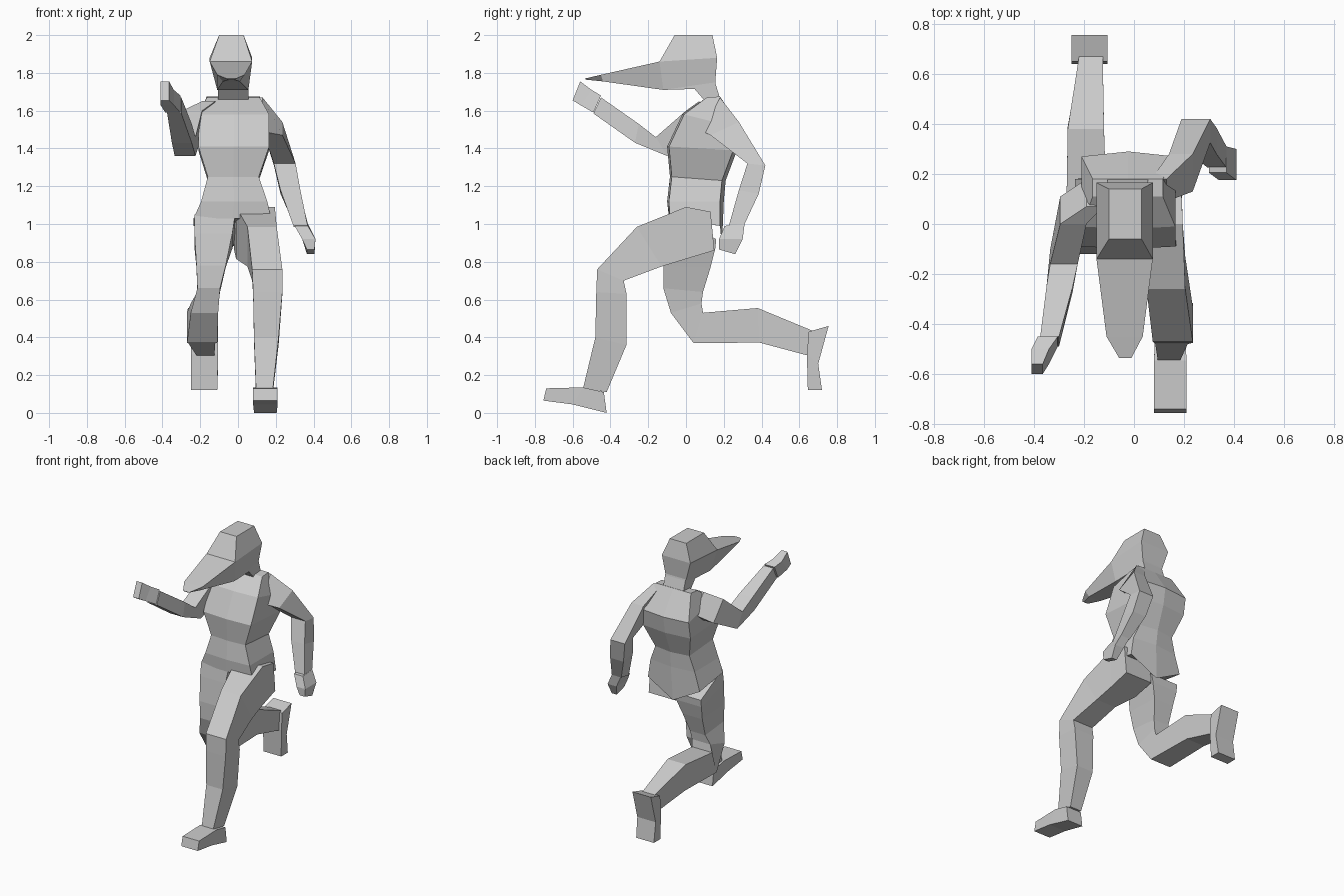
import bpy, bmesh


def loft(name, rings):
    """Skin a list of equal-sized point rings into a closed flat-shaded solid."""
    bm = bmesh.new()
    loops = [[bm.verts.new(p) for p in ring] for ring in rings]
    n = len(loops[0])
    for a, b in zip(loops, loops[1:]):
        for i in range(n):
            j = (i + 1) % n
            bm.faces.new((a[i], a[j], b[j], b[i]))
    bm.faces.new(loops[0])
    bm.faces.new(loops[-1])
    bmesh.ops.recalc_face_normals(bm, faces=bm.faces)
    mesh = bpy.data.meshes.new(name)
    bm.to_mesh(mesh)
    bm.free()
    bpy.context.collection.objects.link(bpy.data.objects.new(name, mesh))


def limb(name, sections):
    """Four-sided tube; a section is x range plus two (y, z) side-view points."""
    loft(name, [[(x0, *a), (x1, *a), (x1, *b), (x0, *b)] for x0, x1, a, b in sections])


def body_ring(x0, x1, yf, yb, zf, zb, bulge=0.02, drop=0.0):
    """Six-sided ring with centre points at front and back."""
    m = (x0 + x1) / 2
    return [(x0, yf, zf), (m, yf - bulge / 2, zf), (x1, yf, zf),
            (x1, yb, zb), (m, yb + bulge, zb - drop), (x0, yb, zb)]


def box_ring(x0, x1, yf, yb, zf, zb):
    return [(x0, yf, zf), (x1, yf, zf), (x1, yb, zb), (x0, yb, zb)]


# Torso, from shoulders down to hips
loft("torso", [
    body_ring(-0.165, 0.115, 0.11, 0.18, 1.67, 1.675, 0.0),
    body_ring(-0.21, 0.165, -0.01, 0.27, 1.58, 1.51),
    body_ring(-0.21, 0.165, -0.09, 0.25, 1.41, 1.39),
    body_ring(-0.16, 0.11, -0.075, 0.19, 1.25, 1.23),
    body_ring(-0.195, 0.155, -0.09, 0.18, 1.12, 1.12),
    body_ring(-0.235, 0.175, -0.085, 0.18, 1.03, 0.99, 0.01, 0.11),
])

# Head with neck
loft("head", [
    box_ring(-0.10, 0.03, -0.06, 0.14, 2.0, 2.0),
    box_ring(-0.15, 0.075, -0.14, 0.165, 1.86, 1.88),
    box_ring(-0.11, 0.055, -0.12, 0.155, 1.71, 1.75),
    box_ring(-0.105, 0.055, 0.045, 0.157, 1.715, 1.74),
    box_ring(-0.105, 0.055, 0.11, 0.185, 1.64, 1.65),
])


# Long tapering snout
def snout_ring(xt0, xt1, yt, zt, xb0, xb1, yb, zb):
    return [(xt0, yt, zt), (xt1, yt, zt), (xb1, yb, zb), (xb0, yb, zb)]


loft("snout", [
    snout_ring(-0.15, 0.075, -0.14, 1.86, -0.11, 0.055, -0.12, 1.71),
    snout_ring(-0.11, 0.035, -0.45, 1.79, -0.08, 0.01, -0.44, 1.755),
    snout_ring(-0.06, -0.01, -0.535, 1.77, -0.05, -0.02, -0.53, 1.764),
])

# Arm swinging back
limb("back_arm", [
    (0.07, 0.13, (0.18, 1.67), (0.09, 1.49)),
    (0.14, 0.235, (0.28, 1.54), (0.13, 1.47)),
    (0.19, 0.305, (0.42, 1.31), (0.325, 1.32)),
    (0.225, 0.33, (0.385, 1.16), (0.28, 1.18)),
    (0.295, 0.37, (0.31, 1.0), (0.225, 0.985)),
])
limb("back_hand", [
    (0.30, 0.37, (0.31, 1.0), (0.205, 0.99)),
    (0.34, 0.41, (0.30, 0.92), (0.175, 0.92)),
    (0.365, 0.405, (0.26, 0.84), (0.175, 0.865)),
])

# Arm swinging forward
limb("front_arm", [
    (-0.19, -0.12, (0.07, 1.65), (0.18, 1.53)),
    (-0.295, -0.19, (0.0, 1.6), (0.11, 1.47)),
    (-0.335, -0.225, (-0.16, 1.46), (-0.10, 1.36)),
    (-0.35, -0.245, (-0.25, 1.53), (-0.27, 1.43)),
    (-0.375, -0.30, (-0.45, 1.67), (-0.49, 1.585)),
])
limb("front_hand", [
    (-0.385, -0.305, (-0.45, 1.68), (-0.49, 1.59)),
    (-0.41, -0.34, (-0.50, 1.71), (-0.56, 1.63)),
    (-0.41, -0.365, (-0.56, 1.755), (-0.60, 1.655)),
])

# Leg striding forward
limb("front_leg", [
    (-0.02, 0.19, (0.13, 1.065), (0.15, 0.86)),
    (-0.01, 0.195, (0.0, 1.09), (0.0, 0.815)),
    (0.05, 0.205, (-0.26, 0.985), (-0.13, 0.775)),
    (0.075, 0.235, (-0.47, 0.76), (-0.33, 0.70)),
    (0.08, 0.235, (-0.475, 0.64), (-0.315, 0.63)),
    (0.085, 0.215, (-0.48, 0.40), (-0.315, 0.36)),
    (0.095, 0.185, (-0.545, 0.13), (-0.42, 0.11)),
])
limb("front_foot", [
    (0.085, 0.205, (-0.435, 0.11), (-0.42, 0.0)),
    (0.08, 0.21, (-0.545, 0.135), (-0.60, 0.045)),
    (0.08, 0.21, (-0.74, 0.13), (-0.755, 0.065)),
])

# Leg trailing behind
limb("back_leg", [
    (-0.23, -0.015, (-0.085, 1.05), (0.16, 0.92)),
    (-0.23, -0.03, (-0.10, 0.95), (0.155, 0.87)),
    (-0.22, -0.065, (-0.12, 0.78), (0.13, 0.77)),
    (-0.215, -0.095, (-0.12, 0.66), (0.09, 0.64)),
    (-0.25, -0.105, (-0.08, 0.53), (0.082, 0.58)),
    (-0.27, -0.11, (0.04, 0.37), (0.09, 0.53)),
    (-0.265, -0.12, (0.39, 0.372), (0.38, 0.555)),
    (-0.22, -0.125, (0.64, 0.305), (0.67, 0.435)),
])
limb("back_foot", [
    (-0.25, -0.105, (0.755, 0.46), (0.65, 0.43)),
    (-0.25, -0.105, (0.70, 0.26), (0.64, 0.31)),
    (-0.25, -0.11, (0.72, 0.12), (0.645, 0.12)),
])
